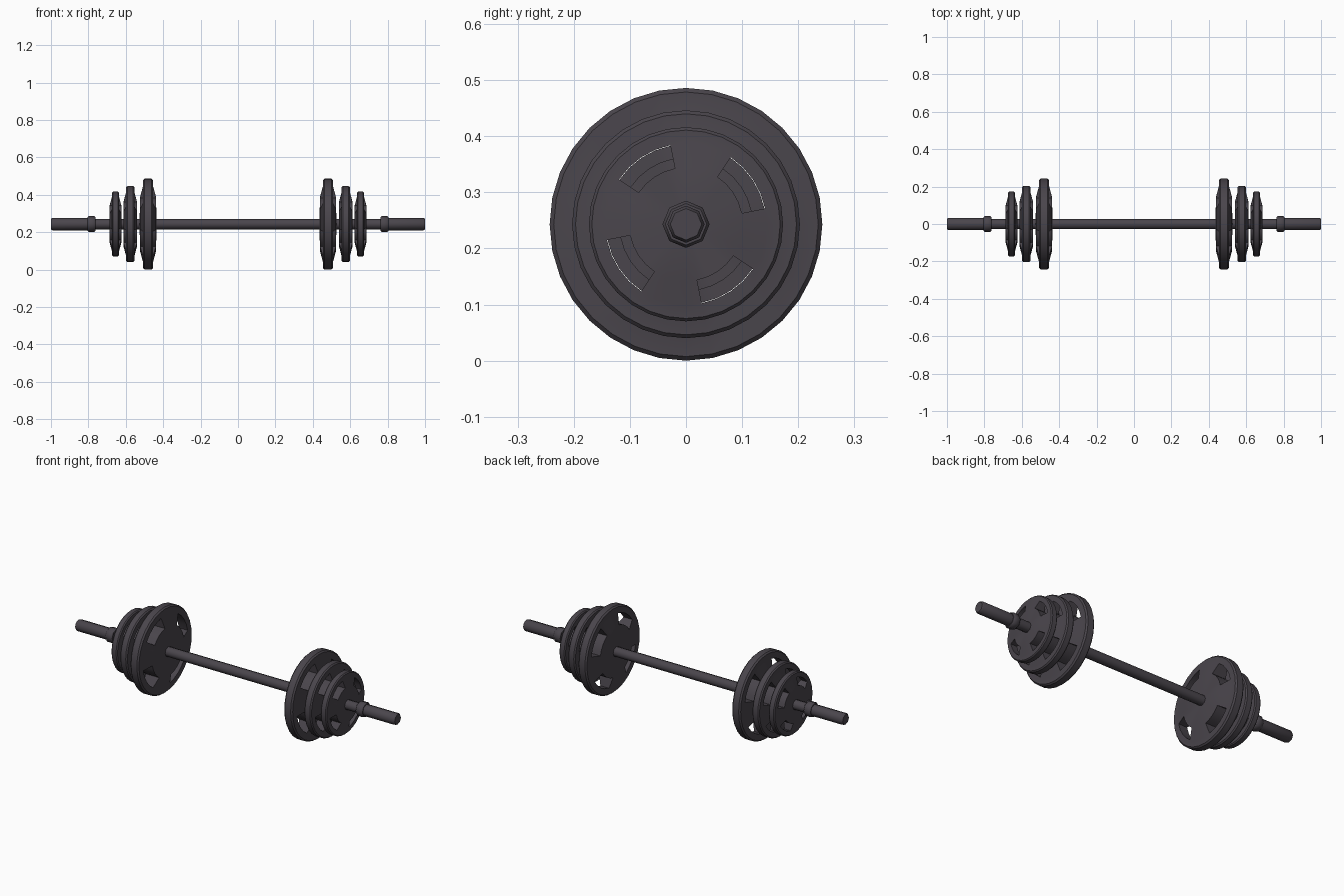
import bpy, bmesh, math

if "Cube" in bpy.data.objects:
    bpy.data.objects.remove(bpy.data.objects["Cube"])

CZ = 0.243          # height of the bar axis
SEG = 32            # sides of each plate

iron = bpy.data.materials.new("dark_iron")
iron.diffuse_color = (0.068, 0.060, 0.072, 1)
iron.use_nodes = True
iron.node_tree.nodes["Principled BSDF"].inputs["Base Color"].default_value = iron.diffuse_color


def finish(bm, name, angle=35):
    bmesh.ops.recalc_face_normals(bm, faces=bm.faces[:])
    me = bpy.data.meshes.new(name)
    bm.to_mesh(me)
    bm.free()
    me.materials.append(iron)
    ob = bpy.data.objects.new(name, me)
    bpy.context.collection.objects.link(ob)
    bpy.ops.object.select_all(action='DESELECT')
    ob.select_set(True)
    bpy.context.view_layer.objects.active = ob
    bpy.ops.object.shade_smooth_by_angle(angle=math.radians(angle))
    return ob


def ring(bm, x, r, n):
    return [bm.verts.new((x, r * math.sin(2 * math.pi * i / n),
                          CZ + r * math.cos(2 * math.pi * i / n))) for i in range(n)]


def rod(name, profile, n=8):
    """Capped turned part along x from (x, radius) pairs."""
    bm = bmesh.new()
    rings = [ring(bm, x, r, n) for x, r in profile]
    for a, b in zip(rings, rings[1:]):
        for i in range(n):
            j = (i + 1) % n
            bm.faces.new((a[i], a[j], b[j], b[i]))
    bm.faces.new(rings[0])
    bm.faces.new(rings[-1])
    return finish(bm, name, 50)


def plate(name, cx, R):
    """Turned weight plate with four curved grip slots between hub and rim."""
    bm = bmesh.new()
    half = [(0.10, 0.184), (0.587, 0.178), (0.83, 0.112), (0.97, 0.108), (1.0, 0.075)]
    front = [ring(bm, cx + w * R, r * R, SEG) for r, w in half]
    back = [ring(bm, cx - w * R, r * R, SEG) for r, w in half]
    # ring angle runs clockwise from the top, slots are 4 of every 8 segments
    slot = lambda i: (i % 8) in (3, 4, 5, 6)
    for side in (front, back):
        for k in range(len(half) - 1):
            for i in range(SEG):
                if k == 1 and slot(i):
                    continue
                j = (i + 1) % SEG
                bm.faces.new((side[k][i], side[k][j], side[k + 1][j], side[k + 1][i]))
    for i in range(SEG):
        j = (i + 1) % SEG
        # outer edge and bore
        for k in (0, 4):
            bm.faces.new((front[k][i], front[k][j], back[k][j], back[k][i]))
        # slot walls
        if slot(i):
            for k in (1, 2):
                bm.faces.new((front[k][i], front[k][j], back[k][j], back[k][i]))
        if slot(i) != slot(i - 1):
            bm.faces.new((front[1][i], front[2][i], back[2][i], back[1][i]))
    return finish(bm, name)


# Long bar
rod("bar", [(-0.9, 0.028), (0.9, 0.028)])

for s, side in ((-1, "left"), (1, "right")):
    # Sleeve grip and stop collar
    rod(side + "_sleeve", [(s * 0.795, 0.033), (s * 0.992, 0.033), (s * 1.0, 0.028)])
    rod(side + "_collar", [(s * 0.762, 0.037), (s * 0.768, 0.042),
                           (s * 0.798, 0.042), (s * 0.804, 0.037)])
    # Weight plates, large to small going outward
    for size, x, R in (("large", 0.481, 0.243), ("medium", 0.576, 0.203), ("small", 0.655, 0.173)):
        plate(f"{side}_{size}_plate", s * x, R)
